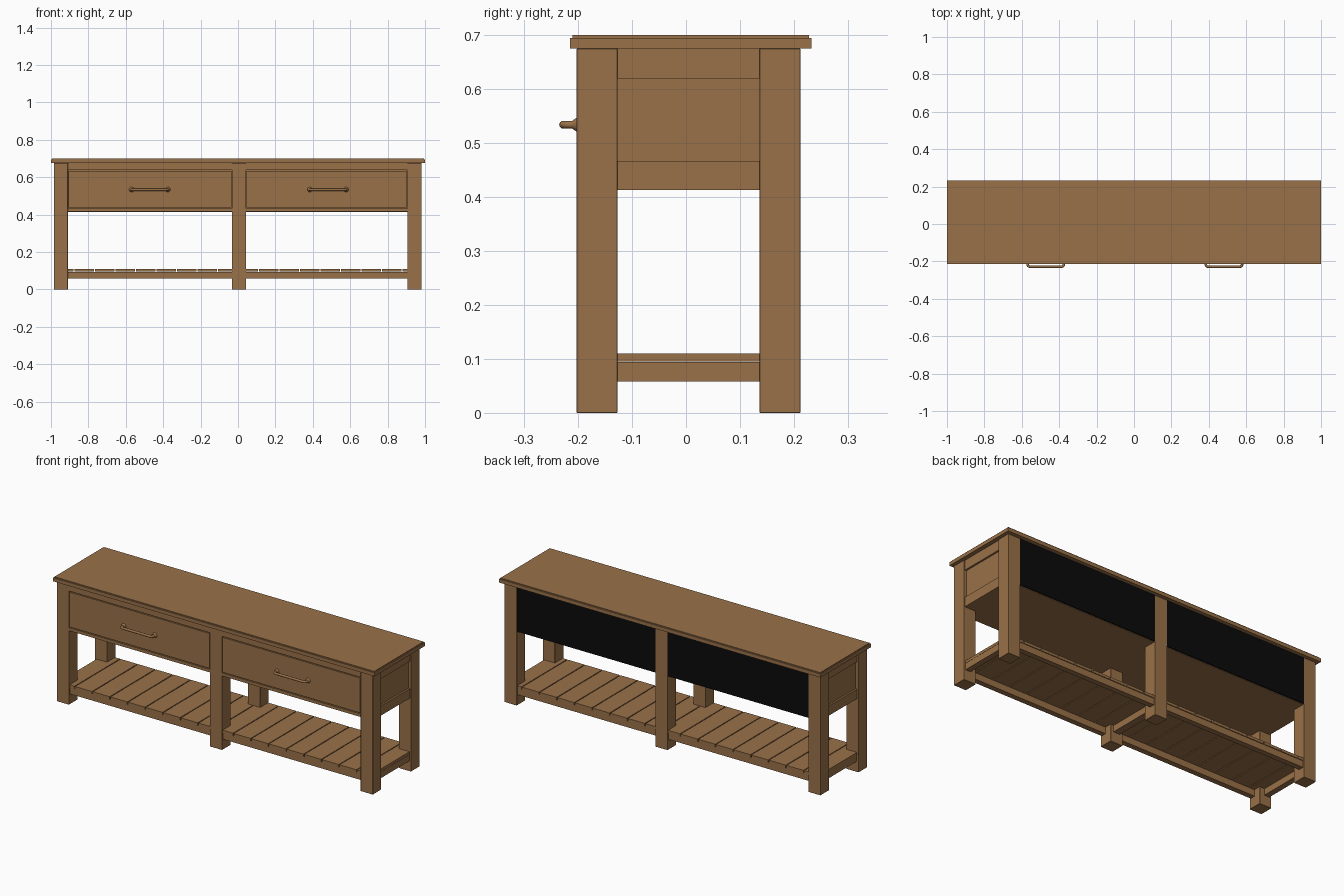
import bpy, bmesh, math
from mathutils import Vector

if "Cube" in bpy.data.objects:
    bpy.data.objects.remove(bpy.data.objects["Cube"])


def mat(name, col):
    m = bpy.data.materials.new(name)
    m.diffuse_color = (*col, 1)
    m.use_nodes = True
    m.node_tree.nodes["Principled BSDF"].inputs["Base Color"].default_value = m.diffuse_color
    return m


wood = mat("warm wood", (0.32, 0.165, 0.066))
black = mat("black backing", (0.003, 0.003, 0.003))


def box(name, x0, x1, y0, y1, z0, z1, m=wood, bevel=0.0):
    bm = bmesh.new()
    bmesh.ops.create_cube(bm, size=1)
    for v in bm.verts:
        v.co = Vector(((x0 + x1) / 2 + v.co.x * (x1 - x0),
                       (y0 + y1) / 2 + v.co.y * (y1 - y0),
                       (z0 + z1) / 2 + v.co.z * (z1 - z0)))
    me = bpy.data.meshes.new(name)
    bm.to_mesh(me)
    bm.free()
    me.materials.append(m)
    ob = bpy.data.objects.new(name, me)
    bpy.context.collection.objects.link(ob)
    if bevel:
        b = ob.modifiers.new("bevel", "BEVEL")
        b.width = bevel
        b.segments = 1
    return ob


# Table top: slab with a thin, slightly inset upper layer
box("top_slab", -1, 1, -0.215, 0.233, 0.675, 0.695)
box("top_upper_layer", -0.995, 0.995, -0.21, 0.228, 0.695, 0.70)

# Six legs
FY0, FY1, BY0, BY1 = -0.203, -0.127, 0.136, 0.212
LEGS = [(-0.985, -0.91), (-0.033, 0.043), (0.905, 0.981)]
for x0, x1 in LEGS:
    box("front_leg", x0, x1, FY0, FY1, 0, 0.675, bevel=0.001)
    box("back_leg", x0, x1, BY0, BY1, 0, 0.675, bevel=0.001)

# Cabinet body behind the drawers
box("cabinet_body", -0.958, 0.955, -0.19, 0.205, 0.413, 0.675)

# Drawer bays: rails, drawer fronts, black back panels, shelf rails
for (_, a), (b, _) in zip(LEGS[:-1], LEGS[1:]):
    box("upper_front_rail", a, b, FY0 + 0.001, -0.18, 0.639, 0.675)
    box("lower_front_rail", a, b, FY0 + 0.001, -0.18, 0.416, 0.433)
    box("drawer_front", a + 0.003, b - 0.003, FY0 + 0.001, -0.18, 0.438, 0.634)
    box("back_panel", a, b, 0.2, BY1 - 0.001, 0.416, 0.675, black)
    box("front_shelf_rail", a, b, -0.195, -0.165, 0.058, 0.094)
    box("back_shelf_rail", a, b, 0.174, 0.204, 0.058, 0.094)

# Side panels with frame, and side shelf rails
for s in (-1, 1):
    def side(name, i, o, z0, z1):
        box(name, min(s * i, s * o), max(s * i, s * o), FY1, BY0, z0, z1)
    side("side_top_rail", 0.92, 0.976, 0.62, 0.675)
    side("side_bottom_rail", 0.92, 0.976, 0.413, 0.467)
    side("side_inset_panel", 0.92, 0.966, 0.46, 0.63)
    side("side_shelf_rail", 0.94, 0.972, 0.058, 0.094)
box("middle_shelf_rail", -0.015, 0.025, FY1, BY0, 0.058, 0.094)

# Shelf slats
PITCH = 0.1097
for i in range(18):
    x = (i - 9) * PITCH
    end = i in (0, 17)
    x0 = max(x + 0.0025, -0.975)
    x1 = min(x + PITCH - 0.0025, 0.972)
    box("shelf_slat", x0, x1, -0.198, 0.207, 0.095, 0.11) if not end else \
        box("end_slat", x0, x1, FY1, BY0, 0.095, 0.11)
# Short slat ends beside the corner legs
for x0, x1 in ((-0.91, -0.88), (0.88, 0.905)):
    box("slat_end_front", x0, x1, -0.198, FY1, 0.095, 0.11)
    box("slat_end_back", x0, x1, BY0, 0.207, 0.095, 0.11)


# Drawer handles: bent round bar with a flared foot at each end
def handle(cx):
    z, h, r, yo, c = 0.534, 0.097, 0.007, -0.228, 0.012
    pts = [(-h, -0.195), (-h, yo + c)]
    pts += [(-h + c - c * math.cos(t), yo + c - c * math.sin(t))
            for t in (math.pi / 8 * k for k in range(1, 5))]
    pts += [(-x, y) for x, y in reversed(pts)]
    cu = bpy.data.curves.new("handle_bar", "CURVE")
    cu.dimensions = '3D'
    cu.bevel_depth = r
    cu.bevel_resolution = 3
    cu.use_fill_caps = True
    sp = cu.splines.new("POLY")
    sp.points.add(len(pts) - 1)
    for p, (x, y) in zip(sp.points, pts):
        p.co = (cx + x, y, z, 1)
    cu.materials.append(wood)
    bpy.context.collection.objects.link(bpy.data.objects.new("handle_bar", cu))
    for s in (-1, 1):
        bpy.ops.mesh.primitive_cone_add(
            vertices=20, radius1=0.0135, radius2=0.007, depth=0.009,
            location=(cx + s * h, -0.2065, z), rotation=(math.pi / 2, 0, 0))
        foot = bpy.context.object
        foot.name = "handle_foot"
        foot.data.materials.append(wood)
        bpy.ops.object.shade_smooth_by_angle()


for cx in (-0.472, 0.481):
    handle(cx)
